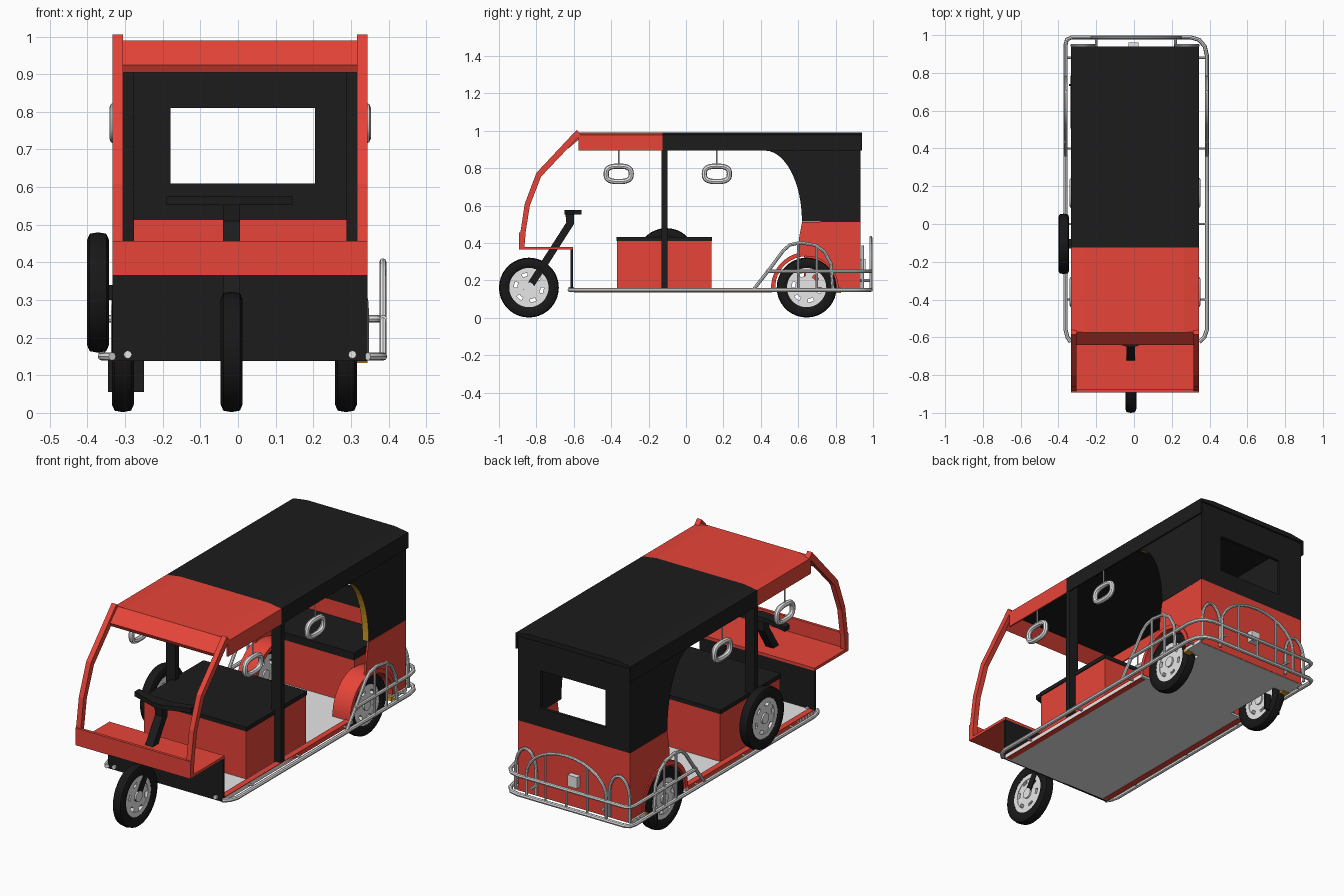
import bpy, bmesh, math
from math import sin, cos, pi

if "Cube" in bpy.data.objects:
    bpy.data.objects.remove(bpy.data.objects["Cube"])


def material(name, r, g, b):
    m = bpy.data.materials.new(name)
    m.use_nodes = True
    m.diffuse_color = (r, g, b, 1)
    m.node_tree.nodes["Principled BSDF"].inputs["Base Color"].default_value = (r, g, b, 1)
    return m


RED = material("red paint", .8, .058, .04)
BLACK = material("black canvas", .0115, .0115, .0115)
RUBBER = material("tyre rubber", .009, .009, .009)
STEEL = material("bright steel", .8, .8, .8)
AMBER = material("amber", .68, .35, .02)


def finish(name, bm, mat, smooth=False):
    bmesh.ops.remove_doubles(bm, verts=bm.verts, dist=1e-5)
    bmesh.ops.recalc_face_normals(bm, faces=bm.faces)
    mesh = bpy.data.meshes.new(name)
    bm.to_mesh(mesh)
    bm.free()
    mesh.materials.append(mat)
    ob = bpy.data.objects.new(name, mesh)
    bpy.context.collection.objects.link(ob)
    if smooth:
        smooth_object(ob)
    return ob


def select_only(ob):
    bpy.ops.object.select_all(action='DESELECT')
    ob.select_set(True)
    bpy.context.view_layer.objects.active = ob


def smooth_object(ob):
    select_only(ob)
    bpy.ops.object.shade_smooth_by_angle(angle=math.radians(35))


def prism(name, pts, a, b, mat, axis="x"):
    """Extrude a 2D outline from a to b along an axis."""
    place = {"x": lambda p, t: (t, p[0], p[1]),
             "y": lambda p, t: (p[0], t, p[1]),
             "z": lambda p, t: (p[0], p[1], t)}[axis]
    bm = bmesh.new()
    ends = [[bm.verts.new(place(p, t)) for p in pts] for t in (a, b)]
    for loop in ends:
        bm.faces.new(loop)
    n = len(pts)
    for i in range(n):
        j = (i + 1) % n
        bm.faces.new((ends[0][i], ends[0][j], ends[1][j], ends[1][i]))
    return finish(name, bm, mat)


def box(name, x0, x1, y0, y1, z0, z1, mat):
    return prism(name, [(x0, y0), (x1, y0), (x1, y1), (x0, y1)], z0, z1, mat, "z")


def lathe(name, profile, centre, mat, start=0, end=2 * pi, steps=36):
    """Turn a closed (x, radius) outline about an axle along x."""
    cx, cy, cz = centre
    bm = bmesh.new()
    rings = []
    for i in range(steps + 1):
        a = start + (end - start) * i / steps
        rings.append([bm.verts.new((cx + x, cy + r * cos(a), cz + r * sin(a))) for x, r in profile])
    n = len(profile)
    for r0, r1 in zip(rings, rings[1:]):
        for i in range(n):
            j = (i + 1) % n
            bm.faces.new((r0[i], r0[j], r1[j], r1[i]))
    if end - start < 6.2:
        bm.faces.new(rings[0])
        bm.faces.new(rings[-1])
    return finish(name, bm, mat, True)


def band(x, r0, r1):
    return [(-x, r0), (x, r0), (x, r1), (-x, r1)]


def tube(name, pts, r, cyclic=False):
    cu = bpy.data.curves.new(name, 'CURVE')
    cu.dimensions = '3D'
    cu.bevel_depth, cu.bevel_resolution, cu.use_fill_caps = r, 2, True
    s = cu.splines.new('POLY')
    s.points.add(len(pts) - 1)
    for p, co in zip(s.points, pts):
        p.co = (*co, 1)
    s.use_cyclic_u = cyclic
    cu.materials.append(STEEL)
    ob = bpy.data.objects.new(name, cu)
    bpy.context.collection.objects.link(ob)
    select_only(ob)
    bpy.ops.object.convert(target='MESH')
    smooth_object(bpy.context.view_layer.objects.active)


def wheel(name, x, y, z):
    c = (x, y, z)
    lathe(name + "_tyre", [(-.02, .105), (-.028, .118), (-.029, .14), (-.022, .156), (0, .16),
                           (.022, .156), (.029, .14), (.028, .118), (.02, .105)], c, RUBBER)
    lathe(name + "_rim", band(.019, .08, .107), c, STEEL)
    lathe(name + "_disc", band(.016, 0, .062), c, STEEL)
    lathe(name + "_hub", band(.024, 0, .028), c, STEEL, steps=16)
    for k in range(6):
        a = k * pi / 3
        lathe(f"{name}_spoke_{k}", band(.016, .06, .082), c, STEEL, a, a + .62, 4)


L, R = -.333, .344          # roof side planes
AXLE_Y, AXLE_Z = .645, .162

# wheels
wheel("front_wheel", -.017, -.84, AXLE_Z)
wheel("rear_wheel_right", -.306, AXLE_Y, AXLE_Z)
wheel("rear_wheel_left", .287, AXLE_Y, AXLE_Z)
wheel("spare_wheel", -.372, -.105, .32)
box("spare_bracket", -.35, -.29, -.13, -.08, .3, .34, BLACK)
box("mudflap", -.345, -.25, .73, .74, .055, .145, BLACK)

# floor, narrowed between the rear wheels
for i, (inset, y0, y1) in enumerate([(0, -.61, .475), (.09, .475, .815), (0, .815, .93)]):
    box(f"floor_{i}", L + inset, R - inset, y0, y1, .138, .156, STEEL)

# front ledge, apron and steering
box("front_ledge", L, R, -.89, -.605, .365, .38, RED)
box("front_panel", L, R, -.892, -.877, .365, .457, RED)
box("front_apron", L, R, -.618, -.605, .138, .366, BLACK)
prism("fork", [(-.87, .15), (-.83, .14), (-.60, .50), (-.60, .56), (-.645, .56), (-.64, .51)],
      -.04, .005, BLACK)
prism("handlebar", [(-.19, -.60), (-.1, -.63), (-.04, -.65), (.005, -.65), (.06, -.63), (.145, -.60),
                    (.145, -.56), (.03, -.59), (-.07, -.59), (-.19, -.56)], .552, .576, BLACK, "z")

# curved front pillars and visor
pillar = [(-.585, 1.005), (-.80, .775), (-.862, .61), (-.885, .46), (-.892, .365),
          (-.865, .365), (-.857, .46), (-.835, .60), (-.775, .755), (-.562, .98)]
prism("front_pillar_right", pillar, L, L + .028, RED)
prism("front_pillar_left", pillar, R - .028, R, RED)
prism("visor", [(-.575, .99), (-.64, .925), (-.63, .905), (-.56, .965)], L + .02, R - .02, RED)

# roof shell with hanging side flaps
shell = [(L, .895), (L, .978), (L + .08, .99), (R - .08, .99), (R, .978), (R, .895),
         (R - .008, .895), (R - .008, .965), (L + .008, .965), (L + .008, .895)]
prism("front_roof", shell, -.575, -.125, RED, "y")
prism("rear_roof", shell, -.125, .94, BLACK, "y")
box("roof_lining", L + .008, R - .008, -.56, .93, .955, .965, BLACK)

# middle seat
box("seat_base", -.295, .305, -.37, .135, .156, .41, RED)
box("seat_cushion", -.3, .31, -.372, .138, .41, .432, BLACK)

# rear bench
box("rear_bench", -.235, .245, .63, .92, .156, .39, RED)
box("rear_cushion", -.235, .245, .625, .92, .39, .43, BLACK)

# rear wall with window opening
box("rear_wall_lower", L + .009, R - .009, .915, .932, .14, .512, RED)
box("rear_wall_sill", L + .009, R - .009, .915, .932, .512, .61, BLACK)
box("rear_wall_head", L + .009, R - .009, .915, .932, .81, .96, BLACK)
box("rear_wall_right", L + .009, -.18, .915, .932, .61, .81, BLACK)
box("rear_wall_left", .205, R - .009, .915, .932, .61, .81, BLACK)

# side outlines of the rear body
arch = [(.42 + .2 * sin(k * pi / 24), .515 + .38 * cos(k * pi / 24)) for k in range(13)]
upper = [(.93, .512), (.93, .96), (.42, .96)] + arch
cut = [(AXLE_Y + .178 * cos(a), AXLE_Z + .178 * sin(a)) for a in [1.85 * k / 12 for k in range(12, -1, -1)]]
lower = [(.93, .14), (.93, .512), (.62, .512), (.605, .43)] + cut + [(.823, .14)]

# steel hoop over the wheel, as (y, z)
hoop = [(.36, .15), (.45, .265), (.52, .36), (.555, .39), (.61, .402), (.69, .39), (.74, .355),
        (.775, .29), (.785, .15)]

for side, edge, inn, rail in (("right", L, 1, -.362), ("left", R, -1, .385)):
    skin = edge + inn * .009
    wall = prism("rear_side_upper_" + side, upper, skin, edge + inn * .045, BLACK)
    wall.data.materials.append(AMBER)
    for f in wall.data.polygons:
        if f.normal.y < -.3 and f.center.z < .9:
            f.material_index = 1
    prism("rear_side_lower_" + side, lower, skin, edge + inn * .02, RED)
    lathe("fender_" + side, band(.052, .168, .19), (edge + inn * .055, AXLE_Y, AXLE_Z),
          RED, 0, pi + .08, 20)
    x0, x1 = sorted((edge, edge + inn * .032))
    box("sill_" + side, x0, x1, -.6, .46, .136, .16, RED)
    x0, x1 = sorted((edge + inn * .001, edge + inn * .056))
    box("post_" + side, x0, x1, -.13, -.1, .156, .96, BLACK)
    # hanging grab rings
    hx = edge + inn * .005
    for k, y in enumerate((-.36, .165)):
        ring = []
        for i in range(28):
            t = 2 * pi * i / 28
            c, s = cos(t), sin(t)
            ring.append((hx, y + math.copysign(abs(c) ** .7, c) * .067,
                         .77 + math.copysign(abs(s) ** .7, s) * .041))
        tube(f"grab_ring_{side}_{k}", ring, .014, True)
        tube(f"ring_strap_{side}_{k}", [(hx, y, .81), (hx, y, .91)], .004)
    # wheel guard, reflector and lamp
    tube("wheel_hoop_" + side, [(rail, y, z) for y, z in hoop], .009)
    for k, y in enumerate((.6, .7)):
        tube(f"guard_bar_{side}_{k}", [(rail, y, .15), (rail, y, .395)], .007)
    for k, y in enumerate((-.4, 0, .4, .88)):
        tube(f"rail_bracket_{side}_{k}", [(rail, y, .15), (edge + inn * .03, y, .15)], .006)
    x0, x1 = sorted((edge, edge + inn * .04))
    box("side_reflector_" + side, x0, x1, .80, .83, .132, .152, AMBER)
    lx = edge + inn * .04
    tube("front_lamp_" + side, [(lx, -.628, .155), (lx, -.6, .155)], .011)


# wrap-around rails
def rail_path(y0, z):
    return [(-.362, y0, z), (-.362, .95, z), (-.355, .977, z), (-.33, .988, z), (.30, .988, z),
            (.345, .975, z), (.375, .94, z), (.386, .89, z), (.386, y0, z)]


tube("lower_rail", [(-.335, -.625, .15), (-.352, -.6, .15)] + rail_path(-.56, .15)
     + [(.372, -.6, .15), (.345, -.625, .15)], .011)
tube("upper_rail", rail_path(.43, .25), .01)

# rear guard hoops and bars
for k, (x, w, y, top) in enumerate([(.012, .235, .988, .43), (-.27, .06, .945, .38), (.28, .06, .945, .38)]):
    pts = [(x - w, y, .15)] + [(x - w * cos(pi * i / 14), y, .27 + (top - .27) * sin(pi * i / 14))
                               for i in range(15)] + [(x + w, y, .15)]
    tube(f"rear_hoop_{k}", pts, .008)
for k, x in enumerate((-.11, .012, .135)):
    tube(f"rear_bar_{k}", [(x, .988, .15), (x, .988, .25 if k == 1 else .4)], .006)
for k, x in enumerate((-.2, .22)):
    tube(f"rear_stay_{k}", [(x, .92, .2), (x, .988, .2)], .007)
box("rear_plate", -.03, .025, .932, .96, .255, .315, STEEL)
